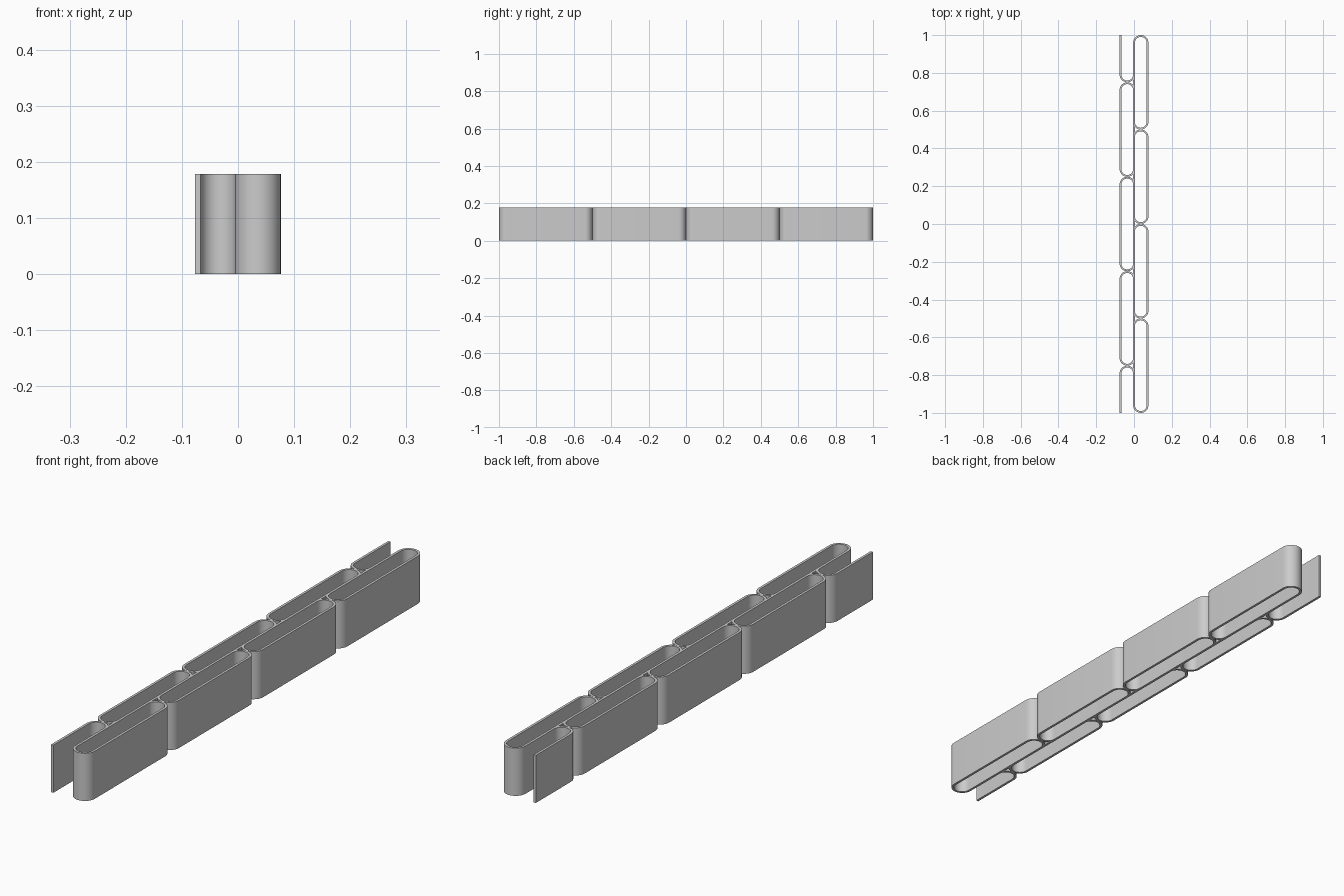
import bpy, bmesh, math

if "Cube" in bpy.data.objects:
    bpy.data.objects.remove(bpy.data.objects["Cube"])

HEIGHT = 0.179   # height of the strip walls
WALL = 0.0095    # wall thickness
R = 0.0358       # centreline radius of the rounded ends
PITCH = 0.5      # length of one loop
SEG = 20         # segments per half circle

steel = bpy.data.materials.new("plain grey")
steel.diffuse_color = (0.6, 0.6, 0.6, 1)
steel.use_nodes = True
steel.node_tree.nodes["Principled BSDF"].inputs["Base Color"].default_value = steel.diffuse_color


def half_turn(cx, cy, start):
    """Centreline points and outward normals of a half circle."""
    out = []
    for i in range(SEG + 1):
        a = start + math.pi * i / SEG
        n = (math.cos(a), math.sin(a))
        out.append((cx + R * n[0], cy + R * n[1], n[0], n[1]))
    return out


def wall(name, path, closed):
    """Thicken a centreline sideways and raise it to the full height."""
    bm = bmesh.new()
    rows = []
    for x, y, nx, ny in path:
        rows.append([bm.verts.new((x + s * nx * WALL / 2, y + s * ny * WALL / 2, z))
                     for s, z in ((1, 0), (1, HEIGHT), (-1, HEIGHT), (-1, 0))])
    n = len(rows)
    for i in range(n if closed else n - 1):
        a, b = rows[i], rows[(i + 1) % n]
        for k in range(4):
            m = (k + 1) % 4
            bm.faces.new((a[k], b[k], b[m], a[m]))
    if not closed:
        bm.faces.new(rows[0])
        bm.faces.new(rows[-1][::-1])
    bmesh.ops.recalc_face_normals(bm, faces=bm.faces)
    mesh = bpy.data.meshes.new(name)
    bm.to_mesh(mesh)
    bm.free()
    mesh.materials.append(steel)
    ob = bpy.data.objects.new(name, mesh)
    bpy.context.collection.objects.link(ob)
    bpy.ops.object.select_all(action='DESELECT')
    ob.select_set(True)
    bpy.context.view_layer.objects.active = ob
    bpy.ops.object.shade_smooth_by_angle(angle=math.radians(30))


def loop(name, cx, cy):
    """Closed long loop with two rounded ends."""
    d = PITCH / 2 - R - WALL / 2
    wall(name, half_turn(cx, cy + d, 0) + half_turn(cx, cy - d, math.pi), True)


# Right row of four full loops
for i, y in enumerate((-0.75, -0.25, 0.25, 0.75)):
    loop(f"right_loop_{i + 1}", R, y)

# Left row of three full loops, staggered by half a loop
for i, y in enumerate((-0.5, 0, 0.5)):
    loop(f"left_loop_{i + 1}", -R, y)

# Open hooks at both ends of the left row: long outer leg, inner leg on the shared wall
for name, s in (("front_hook", -1), ("back_hook", 1)):
    bend = half_turn(-R, 0.75 + R + WALL / 2, math.pi)
    path = [(-2 * R, 1, -1, 0)] + bend + [(0, 1 - R - WALL / 2, 1, 0)]
    wall(name, [(x, s * y, nx, s * ny) for x, y, nx, ny in path], False)
